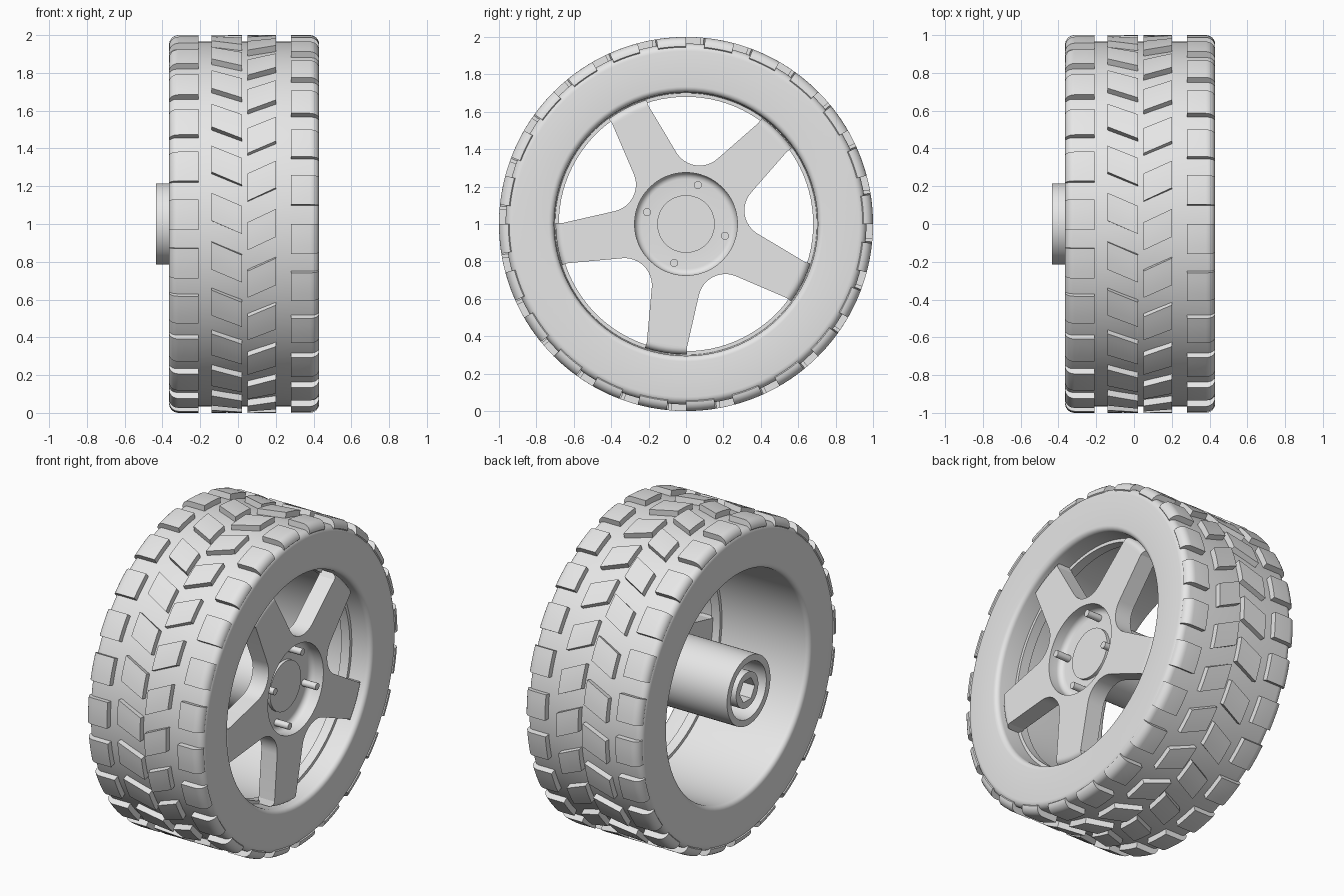
import bpy, bmesh
from math import sin, cos, tan, radians, pi, hypot
from mathutils import Matrix

cube = bpy.data.objects.get("Cube")
if cube:
    bpy.data.objects.remove(cube, do_unlink=True)

grey = bpy.data.materials.new("plain grey")
grey.use_nodes = True
grey.diffuse_color = (0.8, 0.8, 0.8, 1)
grey.node_tree.nodes["Principled BSDF"].inputs["Base Color"].default_value = (0.8, 0.8, 0.8, 1)


def smooth(mesh):
    for p in mesh.polygons:
        p.use_smooth = True
    mesh.set_sharp_from_angle(angle=radians(30))


def finish(name, bm):
    bmesh.ops.remove_doubles(bm, verts=bm.verts, dist=1e-5)
    bmesh.ops.recalc_face_normals(bm, faces=bm.faces)
    mesh = bpy.data.meshes.new(name)
    bm.to_mesh(mesh)
    bm.free()
    mesh.materials.append(grey)
    smooth(mesh)
    ob = bpy.data.objects.new(name, mesh)
    bpy.context.collection.objects.link(ob)
    return ob


def arc(x, r, rad, a0, a1, n=6):
    """Points of an arc in the (x, radius) plane, angles in degrees."""
    angles = [radians(a0 + (a1 - a0) * i / n) for i in range(n + 1)]
    return [(x + rad * cos(a), r + rad * sin(a)) for a in angles]


def sweep(bm, profile, start, end, steps, skew=0):
    """Turn a closed (x, radius) profile about the axle; skew is degrees per unit x."""
    full = end - start == 360
    rings = []
    for i in range(steps + (not full)):
        ring = []
        for x, r in profile:
            t = radians(start + (end - start) * i / steps + skew * (x - profile[0][0]))
            ring.append(bm.verts.new((x, r * cos(t), 1 + r * sin(t))))
        rings.append(ring)
    n = len(profile)
    for i in range(steps):
        a, b = rings[i], rings[(i + 1) % len(rings)]
        for j in range(n):
            k = (j + 1) % n
            bm.faces.new((a[j], a[k], b[k], b[j]))
    if not full:
        bm.faces.new(rings[0])
        bm.faces.new(rings[-1])


def lathe(name, profile, steps=96):
    bm = bmesh.new()
    sweep(bm, profile, 0, 360, steps)
    return finish(name, bm)


def plate(name, outlines, x0, x1):
    """Flat shape with holes, facing along the axle."""
    curve = bpy.data.curves.new(name, 'CURVE')
    curve.dimensions = '2D'
    curve.fill_mode = 'BOTH'
    curve.extrude = (x1 - x0) / 2
    for pts in outlines:
        spline = curve.splines.new('POLY')
        spline.points.add(len(pts) - 1)
        for p, (u, v) in zip(spline.points, pts):
            p.co = (u, v, 0, 1)
        spline.use_cyclic_u = True
    temp = bpy.data.objects.new(name + "_outline", curve)
    bpy.context.collection.objects.link(temp)
    bpy.context.view_layer.update()
    mesh = temp.evaluated_get(bpy.context.evaluated_depsgraph_get()).to_mesh()
    bm = bmesh.new()
    bm.from_mesh(mesh)
    axes = Matrix(((0, 0, 1, (x0 + x1) / 2), (1, 0, 0, 0), (0, 1, 0, 1), (0, 0, 0, 1)))
    bm.transform(axes)
    bpy.data.objects.remove(temp, do_unlink=True)
    return finish(name, bm)


def circle(r, n, turn=0):
    return [(r * cos(2 * pi * i / n + turn), r * sin(2 * pi * i / n + turn)) for i in range(n)]


# Tyre body with rounded shoulders, open bore and a seat ring for the spokes
lathe("tyre", arc(.39, .925, .04, 0, 90) + arc(-.325, .925, .04, 90, 180)
      + arc(-.335, .73, .03, 180, 270)
      + [(.24, .70), (.24, .68), (.30, .68), (.30, .70)]
      + arc(.40, .735, .03, 270, 360))

# Tread blocks: two shoulder rows and two slanted rows forming chevrons
right_shoulder = [(.28, .94), (.28, 1)] + arc(.38, .95, .05, 90, 0) + [(.41, .93)]
left_shoulder = [(-.21, .94), (-.21, 1)] + arc(-.315, .95, .05, 90, 180) + [(-.345, .93)]
left_slant = [(-.14, .95), (-.14, 1), (.02, 1), (.02, .95)]
right_slant = [(.05, .95), (.05, 1), (.20, 1), (.20, .95)]
rows = [("right_shoulder_treads", right_shoulder, 0, 9.1, 0),
        ("left_shoulder_treads", left_shoulder, -7.5, 1.8, 0),
        ("left_slanted_treads", left_slant, -9.5, -1, 25),
        ("right_slanted_treads", right_slant, -15.5, -7, -27)]
for name, profile, start, end, skew in rows:
    bm = bmesh.new()
    for k in range(24):
        sweep(bm, profile, start + 15 * k, end + 15 * k, 4, skew)
    finish(name, bm)

# Five tapered spokes joined by round webs
spoke_angles = [45 + 72 * k for k in range(5)]
slope, root = .067, .152
apex = root / (tan(pi / 5) + slope) / cos(pi / 5)
edge = pi / 5 + slope
fillet = .145
centre = apex + fillet / sin(edge)
tip_u = .652
tip_w = root - slope * tip_u
star = []
for angle in spoke_angles:
    a = radians(angle)
    for s in (-1, 1):
        star.append((tip_u * cos(a) - s * tip_w * sin(a), tip_u * sin(a) + s * tip_w * cos(a)))
    mid = a + pi / 5
    reach = pi / 2 - edge
    for i in range(13):
        b = mid + pi - reach + 2 * reach * i / 12
        # the web runs from this spoke round to the next
        b = 2 * (mid + pi) - b
        star.append((centre * cos(mid) + fillet * cos(b), centre * sin(mid) + fillet * sin(b)))
plate("spokes", [star, circle(.283, 64)], .29, .40)

# Rounded outer ends of the spokes
bm = bmesh.new()
tip = [(.29, .645), (.29, .697)] + arc(.365, .662, .035, 90, 0) + [(.40, .645)]
for angle in spoke_angles:
    sweep(bm, tip, angle - 9.35, angle + 9.35, 6)
finish("spoke_ends", bm)

# Hub: dished front with a centre boss, long sleeve towards the back
lathe("hub", [(.33, 0), (.33, .154), (.31, .154)]
      + arc(.345, .24, .035, 180, 90)
      + [(.40, .275), (.40, .285), (.28, .285), (.28, .215), (-.435, .215),
         (-.435, .175), (-.25, .175), (-.25, 0)], 64)

# Axle socket with a six-sided bore inside the sleeve
plate("axle_socket", [circle(.11, 48), circle(.075, 6)], -.425, -.245)

# Four wheel studs
bm = bmesh.new()
for k in range(4):
    a = radians(73 + 90 * k)
    place = Matrix.Translation((.355, .218 * cos(a), 1 + .218 * sin(a))) @ Matrix.Rotation(pi / 2, 4, 'Y')
    bmesh.ops.create_cone(bm, cap_ends=True, segments=20, radius1=.021, radius2=.021,
                          depth=.10, matrix=place)
finish("wheel_studs", bm)
